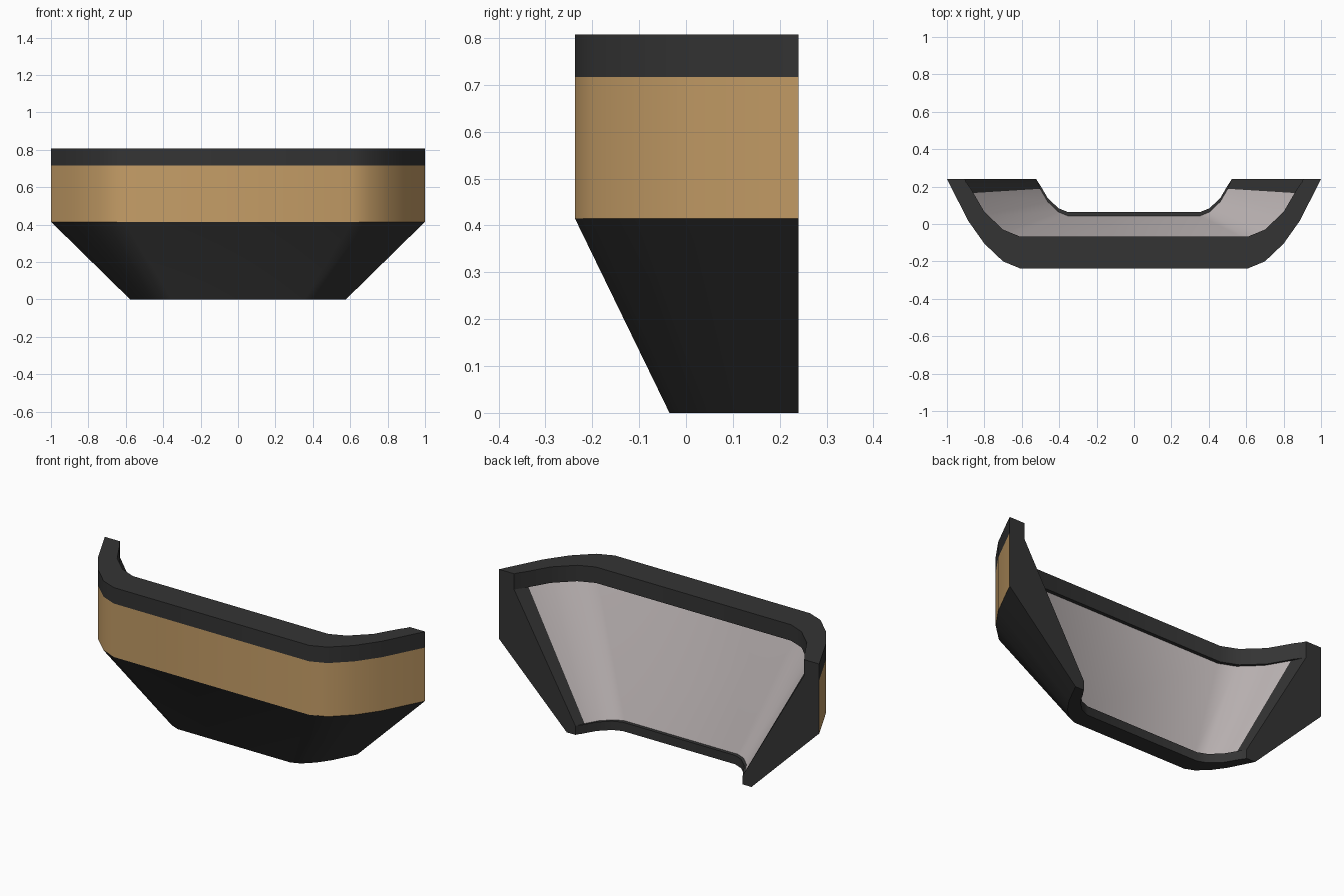
import bpy, bmesh, math

cube = bpy.data.objects.get("Cube")
if cube:
    bpy.data.objects.remove(cube, do_unlink=True)


def material(name, rgb):
    mat = bpy.data.materials.new(name)
    mat.use_nodes = True
    mat.diffuse_color = (*rgb, 1)
    mat.node_tree.nodes["Principled BSDF"].inputs["Base Color"].default_value = (*rgb, 1)
    return mat


BLACK, TAN, GREY = range(3)
mats = [material("charcoal", (0.034, 0.034, 0.034)),
        material("tan", (0.56, 0.34, 0.135)),
        material("pale grey", (0.55, 0.50, 0.50))]

# Half plan of the bowed shell, from the open end to the front: outer and inner path
BACK = 0.24
outer = [(1, 0.24), (0.985, 0.21), (0.885, 0.015), (0.8, -0.105), (0.7, -0.2), (0.61, -0.237)]
inner = [(0.905, 0.24), (0.897, 0.223), (0.87, 0.185), (0.8, 0.065), (0.7, -0.03), (0.61, -0.067)]
recess = [0, 0, 0.02, 0.02, 0.02, 0.02]

# Cross-section: path, scale towards the back centre, height
LOW = 0.577
section = [("outer", 1, 0.807), ("outer", 1, 0.717), ("outer", 1, 0.415), ("outer", LOW, 0),
           ("inner", LOW, 0), ("inner", LOW, 0.05), ("panel", LOW, 0.05),
           ("panel", 1, 0.717), ("inner", 1, 0.717), ("inner", 1, 0.807)]
BAND, PANEL = 1, 6


def ring(bm, i, side):
    verts = []
    for path, scale, z in section:
        x, y = outer[i] if path == "outer" else inner[i]
        y = BACK - (BACK - y) * scale
        if path == "panel":
            y -= recess[i]
        verts.append(bm.verts.new((side * x * scale, y, z)))
    return verts


# Sweep the cross-section round the plan
bm = bmesh.new()
n = len(outer)
rings = [ring(bm, i, 1) for i in range(n)] + [ring(bm, i, -1) for i in reversed(range(n))]
for s, (a, b) in enumerate(zip(rings, rings[1:])):
    end_frame = s < 2 or s > len(rings) - 4
    for k in range(len(section)):
        m = (k + 1) % len(section)
        face = bm.faces.new((a[k], a[m], b[m], b[k]))
        if k == BAND:
            face.material_index = TAN
        elif k == PANEL and not end_frame:
            face.material_index = GREY

# Flat end faces
for end in (rings[0], rings[-1]):
    bm.faces.new([v for v, part in zip(end, section) if part[0] != "panel"])

bmesh.ops.remove_doubles(bm, verts=bm.verts, dist=0.0001)
bmesh.ops.recalc_face_normals(bm, faces=bm.faces)
mesh = bpy.data.meshes.new("curved_shell")
bm.to_mesh(mesh)
bm.free()
for mat in mats:
    mesh.materials.append(mat)
shell = bpy.data.objects.new("curved_shell", mesh)
bpy.context.collection.objects.link(shell)

# Smooth round the bends, crisp along the bands
bpy.ops.object.select_all(action="DESELECT")
shell.select_set(True)
bpy.context.view_layer.objects.active = shell
bpy.ops.object.shade_smooth_by_angle(angle=math.radians(24))
